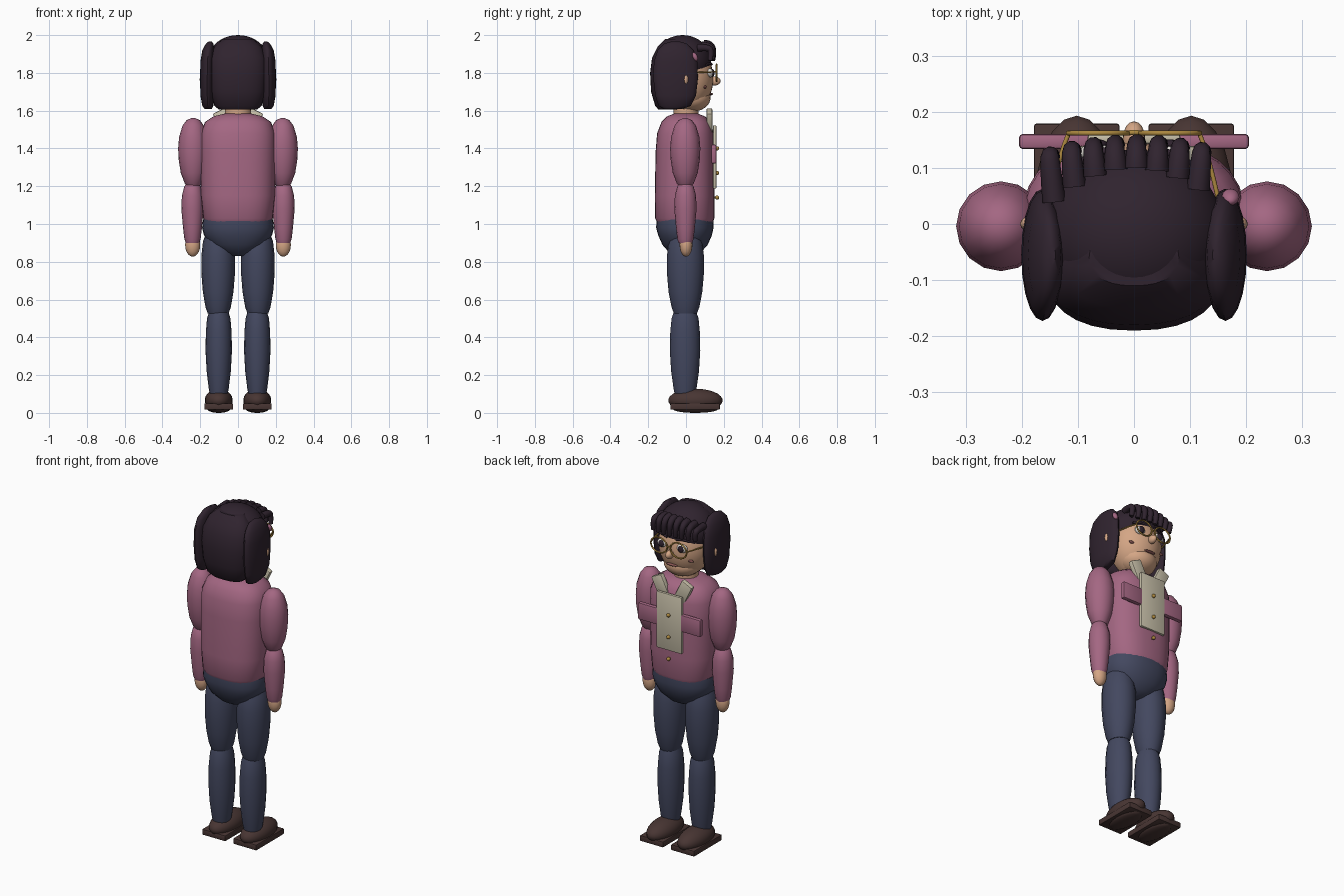
import bpy, bmesh, math
from mathutils import Matrix, Vector

if "Cube" in bpy.data.objects:
    bpy.data.objects.remove(bpy.data.objects["Cube"])


def material(name, rgb):
    m = bpy.data.materials.new(name)
    m.diffuse_color = (*rgb, 1)
    m.use_nodes = True
    m.node_tree.nodes["Principled BSDF"].inputs["Base Color"].default_value = m.diffuse_color
    return m


PINK = material("dusty_pink", (0.37, 0.135, 0.225))
DENIM = material("navy_cloth", (0.056, 0.064, 0.115))
HAIR = material("dark_hair", (0.029, 0.017, 0.028))
SHOE = material("brown_leather", (0.065, 0.036, 0.033))
SKIN = material("skin", (0.66, 0.38, 0.235))
CREAM = material("cream_cloth", (0.58, 0.53, 0.40))
GOLD = material("gold", (0.42, 0.25, 0.05))
WHITE = material("eye_white", (0.75, 0.72, 0.68))
ROSE = material("lip_rose", (0.24, 0.09, 0.085))


def finish(name, bm, mat):
    bmesh.ops.recalc_face_normals(bm, faces=bm.faces)
    me = bpy.data.meshes.new(name)
    bm.to_mesh(me)
    bm.free()
    ob = bpy.data.objects.new(name, me)
    bpy.context.collection.objects.link(ob)
    me.materials.append(mat)
    bpy.ops.object.select_all(action='DESELECT')
    ob.select_set(True)
    bpy.context.view_layer.objects.active = ob
    bpy.ops.object.shade_smooth_by_angle(angle=math.radians(40))
    return ob


def ball(name, loc, radii, mat, seg=20, rot=None):
    bm = bmesh.new()
    m = Matrix.Translation(loc) @ (rot or Matrix()) @ Matrix.Diagonal((*radii, 1))
    bmesh.ops.create_uvsphere(bm, u_segments=seg, v_segments=max(8, seg * 2 // 3), radius=1, matrix=m)
    return finish(name, bm, mat)


def box(name, loc, size, mat, bevel=0.006, rot=None):
    bm = bmesh.new()
    m = Matrix.Translation(loc) @ (rot or Matrix()) @ Matrix.Diagonal((*size, 1))
    bmesh.ops.create_cube(bm, size=1, matrix=m)
    bmesh.ops.bevel(bm, geom=bm.edges[:], offset=bevel, segments=2, affect='EDGES', profile=0.5)
    return finish(name, bm, mat)


def loft(name, rings, mat, seg=20, power=2.0):
    """Rings are (z, radius x, radius y, centre x, centre y)."""
    bm = bmesh.new()
    loops = []
    for z, rx, ry, cx, cy in rings:
        loop = []
        for i in range(seg):
            a = math.tau * i / seg
            c, s = math.cos(a), math.sin(a)
            x = math.copysign(abs(c) ** (2 / power), c)
            y = math.copysign(abs(s) ** (2 / power), s)
            loop.append(bm.verts.new((cx + rx * x, cy + ry * y, z)))
        loops.append(loop)
    for a, b in zip(loops, loops[1:]):
        for i in range(seg):
            j = (i + 1) % seg
            bm.faces.new((a[i], a[j], b[j], b[i]))
    bm.faces.new(loops[0])
    bm.faces.new(loops[-1])
    return finish(name, bm, mat)


def limb(name, x, y, profile, mat, depth=1.0):
    return loft(name, [(z, r, r * depth, x, y) for z, r in profile], mat, 16)


def tube(name, points, radius, mat, cyclic=False, tip=1.0):
    cu = bpy.data.curves.new(name, 'CURVE')
    cu.dimensions = '3D'
    cu.bevel_depth = radius
    cu.bevel_resolution = 3
    cu.use_fill_caps = True
    cu.resolution_u = 6
    sp = cu.splines.new('NURBS')
    sp.points.add(len(points) - 1)
    for i, p in enumerate(points):
        sp.points[i].co = (*p, 1)
        sp.points[i].radius = 1 + (tip - 1) * i / (len(points) - 1)
    sp.order_u = 3
    sp.use_endpoint_u = not cyclic
    sp.use_cyclic_u = cyclic
    cu.materials.append(mat)
    ob = bpy.data.objects.new(name, cu)
    bpy.context.collection.objects.link(ob)
    return ob


# Torso and hips
loft("sweater", [(1.005, .172, .145, 0, -.005), (1.03, .184, .157, 0, -.007), (1.15, .197, .158, 0, -.007),
                 (1.38, .2, .156, 0, -.005), (1.48, .197, .15, 0, -.003), (1.54, .175, .13, 0, 0),
                 (1.57, .13, .1, 0, 0), (1.585, .07, .06, 0, 0)], PINK, 32, 2.5)
loft("hips", [(.83, .035, .05, 0, -.005), (.85, .09, .085, 0, -.005), (.89, .15, .12, 0, -.005),
              (.94, .18, .142, 0, -.005), (.98, .19, .152, 0, -.006), (1.025, .185, .15, 0, -.006)], DENIM, 28, 2.3)
loft("neck", [(1.54, .07, .065, 0, .0), (1.66, .068, .065, 0, .0)], SKIN)

# Mirrored limbs and shoes
for side, s in (("right", 1), ("left", -1)):
    limb(side + "_upper_arm", s * .237, -.004,
         [(1.19, .025), (1.215, .045), (1.27, .066), (1.34, .077), (1.40, .08), (1.46, .075),
          (1.52, .057), (1.55, .035), (1.56, .012)], PINK)
    limb(side + "_forearm", s * .241, -.003,
         [(.90, .036), (.92, .043), (.98, .05), (1.08, .059), (1.15, .056), (1.20, .043), (1.225, .02)], PINK)
    ball(side + "_hand", (s * .24, 0, .89), (.04, .034, .063), SKIN, 16)
    limb(side + "_thigh", s * .105, -.003,
         [(.525, .055), (.56, .067), (.64, .081), (.74, .089), (.83, .089), (.91, .08), (.96, .06)], DENIM, 1.1)
    limb(side + "_shin", s * .102, -.005,
         [(.09, .046), (.13, .053), (.22, .064), (.33, .07), (.43, .068), (.5, .062), (.54, .05)], DENIM, 1.15)
    ball(side + "_shoe", (s * .102, .05, .066), (.074, .144, .062), SHOE, 20)
    box(side + "_sole", (s * .102, .048, .034), (.153, .262, .034), SHOE, .005)
    ball(side + "_shoe_underside", (s * .102, .05, .02), (.06, .12, .02), SHOE, 16)

    # Pocket and collar flap
    box(side + "_pocket", (s * .135, .147, 1.37), (.14, .027, .1), PINK, .007)
    box(side + "_collar", (s * .075, .124, 1.545), (.072, .03, .12), CREAM, .006,
        Matrix.Rotation(s * .45, 4, 'Y'))

    # Side hair and ear
    loft(side + "_hair_lock", [(1.61, .02, .05, s * .158, -.07), (1.625, .029, .085, s * .16, -.06),
                               (1.68, .036, .108, s * .163, -.055), (1.77, .038, .118, s * .163, -.055),
                               (1.86, .037, .115, s * .162, -.055), (1.92, .032, .095, s * .157, -.055),
                               (1.955, .02, .06, s * .15, -.055), (1.967, .007, .02, s * .147, -.055)], HAIR)
    ball(side + "_ear", (s * .188, 0, 1.765), (.015, .013, .027), SKIN, 12)

    # Eye, brow, blush and glasses rim
    ex = s * .064
    ball(side + "_eye", (ex, .127, 1.8), (.034, .018, .024), WHITE, 16)
    ball(side + "_pupil", (ex, .142, 1.8), (.018, .009, .02), HAIR, 12)
    tube(side + "_brow", [(s * .03, .136, 1.845), (ex, .13, 1.855), (s * .1, .108, 1.842)], .006, HAIR)
    ball(side + "_blush", (s * .1, .101, 1.725), (.02, .008, .008), ROSE, 12)
    tube(side + "_glasses_rim", [(ex + .055 * math.cos(a * math.pi / 6), .162, 1.8 + .046 * math.sin(a * math.pi / 6))
                                 for a in range(12)], .0045, GOLD, True)
    tube(side + "_glasses_arm", [(s * .116, .162, 1.805), (s * .135, .12, 1.805), (s * .155, .02, 1.8)], .004, GOLD)
tube("glasses_bridge", [(-.012, .162, 1.803), (0, .164, 1.81), (.012, .162, 1.803)], .0045, GOLD)

# Shirt placket with buttons
box("placket", (0, .152, 1.355), (.165, .018, .335), CREAM, .005)
for i in range(3):
    ball("button_%d" % (i + 1), (0, .165, 1.40 - .13 * i), (.011, .011, .011), GOLD, 12)
tube("button_thread", [(0, .13, 1.14), (0, .165, 1.14)], .005, GOLD)

# Head and face
ball("head", (0, 0, 1.77), (.15, .145, .18), SKIN, 32)
ball("jaw", (0, .025, 1.668), (.108, .105, .075), SKIN, 24)
ball("nose", (0, .152, 1.757), (.02, .031, .024), SKIN, 16)
ball("mouth", (0, .132, 1.688), (.036, .011, .007), ROSE, 16)

# Hair: crown, back and fringe
ball("hair_crown", (0, -.018, 1.86), (.163, .152, .14), HAIR, 32)
loft("hair_back", [(1.605, .1, .05, 0, -.095), (1.625, .125, .068, 0, -.095), (1.7, .145, .09, 0, -.095),
                   (1.8, .155, .097, 0, -.093), (1.88, .15, .09, 0, -.09), (1.94, .125, .075, 0, -.075),
                   (1.98, .08, .05, 0, -.06)], HAIR, 28, 2.3)
for i in range(8):
    x = -.15 + .27 * i / 7
    edge = abs(x) / .15
    y = .15 - .022 * edge ** 2
    root = Vector((x * .95, .1 - .06 * edge ** 2, 1.955 - .035 * edge ** 2))
    tube("fringe_%d" % (i + 1), [root, (x, y - .02, 1.955 - .03 * edge ** 2), (x, y, 1.915),
                                 (x + .006, y - .008, 1.865)], .021, HAIR, tip=.6)
ball("hair_clip", (.172, .048, 1.885), (.016, .013, .024), PINK, 12, Matrix.Rotation(.4, 4, 'X'))
